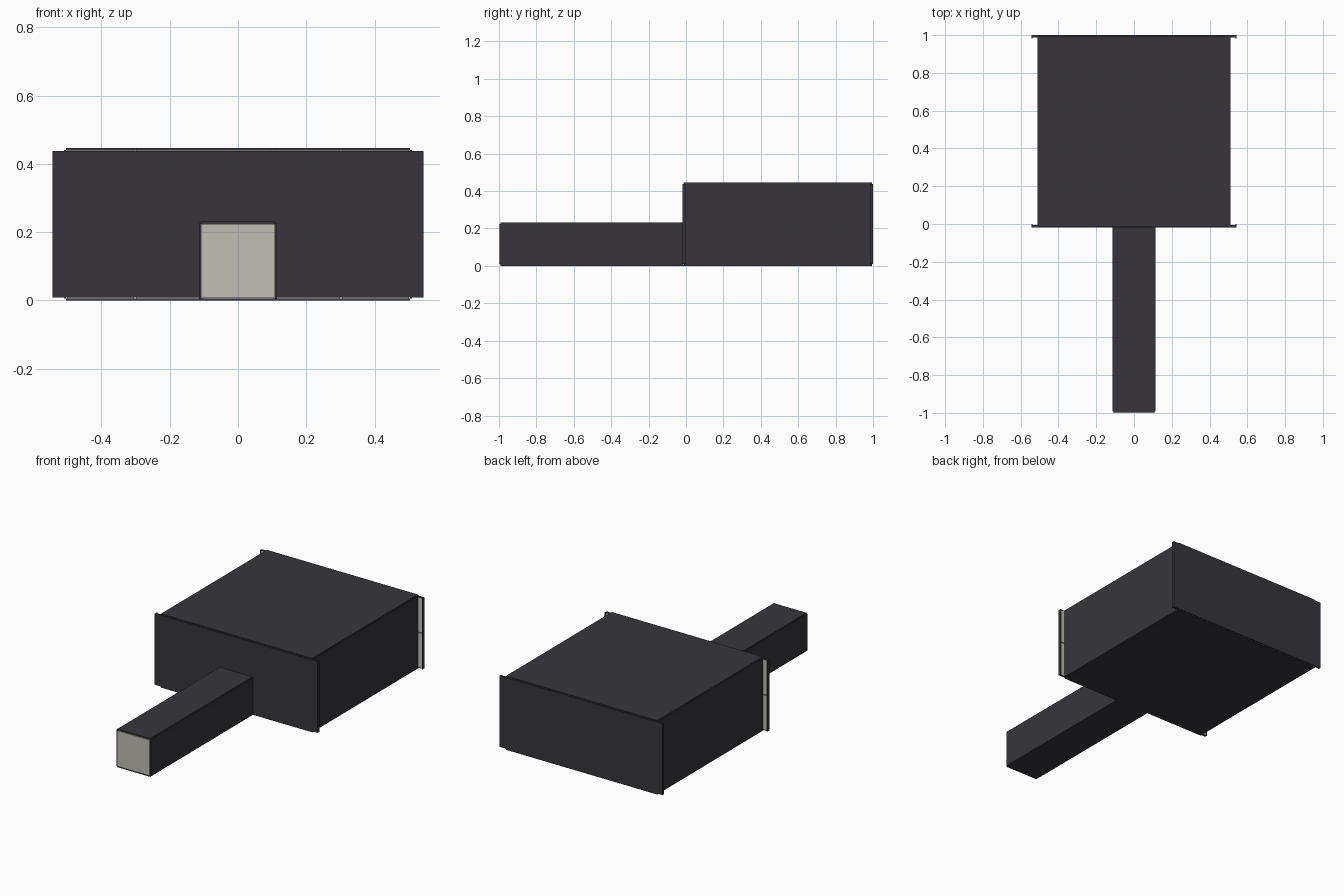
import bpy, bmesh
from mathutils import Matrix, Vector

if "Cube" in bpy.data.objects:
    bpy.data.objects.remove(bpy.data.objects["Cube"])


def material(name, rgb):
    m = bpy.data.materials.new(name)
    m.diffuse_color = (*rgb, 1)
    m.use_nodes = True
    m.node_tree.nodes["Principled BSDF"].inputs["Base Color"].default_value = m.diffuse_color
    return m


DARK = material("dark_backing", (0.038, 0.036, 0.043))
LIGHT = material("light_tile", (0.53, 0.51, 0.46))
BACK, TILE, LIP = 0.006, 0.0115, 0.017   # depths measured from the outer face


def slab(bm, frame, u0, u1, v0, v1, d0, d1, mat):
    size = Matrix.Diagonal((u1 - u0, v1 - v0, d1 - d0, 1))
    mid = Matrix.Translation(((u0 + u1) / 2, (v0 + v1) / 2, (d0 + d1) / 2))
    made = bmesh.ops.create_cube(bm, size=1, matrix=frame @ mid @ size)
    for f in {f for v in made["verts"] for f in v.link_faces}:
        f.material_index = mat


def wall(name, corner, u, v, inward, size, count, skip=(), lip=True, gap=0.003):
    """Grid of light tiles on a dark backing with thin turned-in lips round the edge."""
    frame = Matrix.Translation(corner) @ Matrix((u, v, inward)).transposed().to_4x4()
    nu, nv = count
    du, dv = size[0] / nu, size[1] / nv
    w = 0.005
    bm = bmesh.new()
    for i in range(nu):
        for j in range(nv):
            if (i, j) in skip:
                continue
            a, b, c, d = i * du, (i + 1) * du, j * dv, (j + 1) * dv
            slab(bm, frame, a, b, c, d, 0, BACK, 0)
            slab(bm, frame, a + gap, b - gap, c + gap, d - gap, BACK, TILE, 1)
            if not lip:
                continue
            if i == 0:
                slab(bm, frame, a, a + w, c, d, BACK, LIP, 0)
            if i == nu - 1:
                slab(bm, frame, b - w, b, c, d, BACK, LIP, 0)
            if j == 0:
                slab(bm, frame, a, b, c, c + w, BACK, TILE, 0)
            if j == nv - 1:
                slab(bm, frame, a, b, d - w, d, BACK, TILE, 0)
    bmesh.ops.recalc_face_normals(bm, faces=bm.faces)
    mesh = bpy.data.meshes.new(name)
    bm.to_mesh(mesh)
    bm.free()
    mesh.materials.append(DARK)
    mesh.materials.append(LIGHT)
    bpy.context.collection.objects.link(bpy.data.objects.new(name, mesh))


X, Y, Z = Vector((1, 0, 0)), Vector((0, 1, 0)), Vector((0, 0, 1))

# Room: front and back walls overhang the sides; the front has a doorway
wall("room_front_wall", (-0.543, -0.018, 0.009), X, Z, Y, (1.086, 0.429), (5, 2), skip={(2, 0)})
wall("room_back_wall", (-0.543, 1.0, 0.009), X, Z, -Y, (1.086, 0.429), (5, 2))
wall("room_floor", (-0.504, -0.013, 0), X, Y, Z, (1.008, 1.008), (5, 5), lip=False)
wall("room_roof", (-0.504, -0.013, 0.446), X, Y, -Z, (1.008, 1.008), (5, 5), lip=False)

# Corridor floor and roof
wall("corridor_floor", (-0.109, -0.993, 0), X, Y, Z, (0.218, 0.98), (1, 5), lip=False)
wall("corridor_roof", (-0.109, -0.993, 0.231), X, Y, -Z, (0.218, 0.98), (1, 5), lip=False)

# Mirrored side walls
for side, s in (("left", -1), ("right", 1)):
    wall(f"room_{side}_wall", (s * 0.51, -0.012, 0.005), Y, Z, -s * X, (1.006, 0.436), (5, 2), lip=False)
    wall(f"corridor_{side}_wall", (s * 0.114, -0.993, 0.005), Y, Z, -s * X, (0.98, 0.221), (5, 1), lip=False)

# Light end panel facing outward
wall("corridor_end_panel", (-0.109, -1.0 + TILE, 0.008), X, Z, -Y, (0.218, 0.217), (1, 1), lip=False, gap=0.001)
